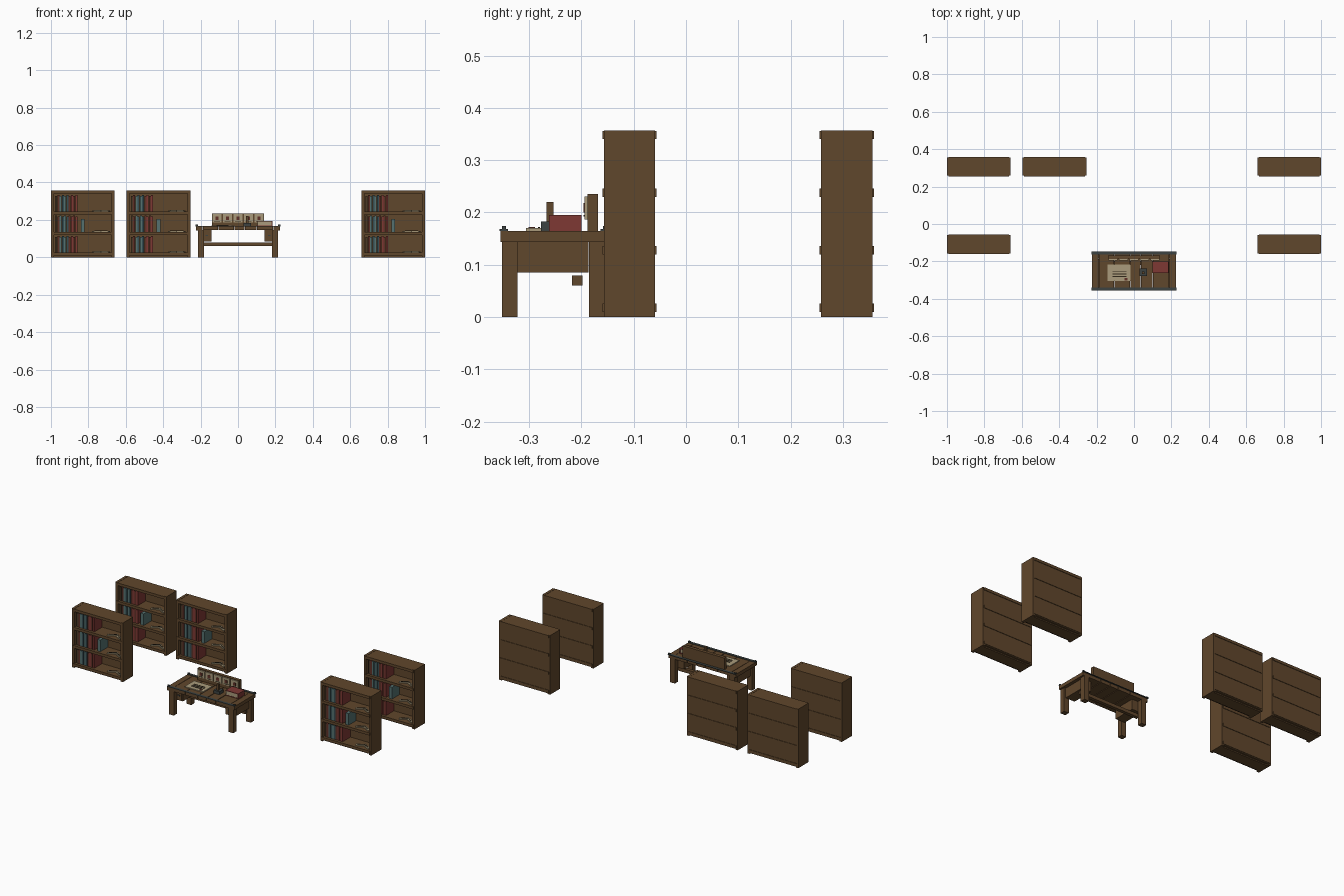
import bpy
from math import radians

if "Cube" in bpy.data.objects:
    bpy.data.objects.remove(bpy.data.objects["Cube"])


def material(name, red, green, blue):
    mat = bpy.data.materials.new(name)
    mat.use_nodes = True
    colour = (red, green, blue, 1)
    mat.diffuse_color = colour
    mat.node_tree.nodes["Principled BSDF"].inputs["Base Color"].default_value = colour
    return mat


WOOD = material("oak wood", 0.118, 0.063, 0.025)
DARK = material("dark wood", 0.07, 0.04, 0.02)
IRON = material("dark iron", 0.045, 0.055, 0.053)
PAPER = material("parchment", 0.4, 0.33, 0.2)
TEAL = material("teal cloth", 0.09, 0.165, 0.16)
NAVY = material("deep blue cloth", 0.035, 0.075, 0.085)
RED = material("red leather", 0.21, 0.04, 0.034)
MAROON = material("maroon leather", 0.115, 0.03, 0.02)
INK = material("brown ink", 0.03, 0.02, 0.01)


def box(name, x, y, z, mat, turn=0):
    """Box from (low, high) spans on each axis, turned about z."""
    spans = (x, y, z)
    bpy.ops.mesh.primitive_cube_add(size=1)
    part = bpy.context.object
    part.name = name
    for vertex in part.data.vertices:
        vertex.co = [c * (high - low) for c, (low, high) in zip(vertex.co, spans)]
    part.location = [(low + high) / 2 for low, high in spans]
    part.rotation_euler.z = radians(turn)
    part.data.materials.append(mat)


def mirrored(name, x, y, z, mat):
    """The same box on the left and the right."""
    low, high = x
    box("left_" + name, (low, high), y, z, mat)
    box("right_" + name, (-high, -low), y, z, mat)


def around(centre, half):
    return (centre - half, centre + half)


def rise(low, height):
    return (low, low + height)


# Bookcase proportions
CASE_HALF, CASE_HEIGHT, BOARD, ROW = 0.17, 0.357, 0.016, 0.11
BOOK_TINTS = (DARK, MAROON, TEAL, NAVY, TEAL, NAVY, MAROON, RED, MAROON, RED)
BOOK_WIDTH = 0.012


def bookcase(centre_x, centre_y):
    inner = CASE_HALF - BOARD
    depth = around(centre_y, 0.049)
    books_depth = around(centre_y, 0.036)

    # Carcass
    for side in (-1, 1):
        middle = centre_x + side * (inner + BOARD / 2)
        box("bookcase_side", around(middle, BOARD / 2), depth, (0, CASE_HEIGHT), WOOD)
    back = (centre_y + 0.038, centre_y + 0.049)
    box("bookcase_back", around(centre_x, inner), back, (0.005, 0.35), WOOD)
    box("bookcase_plinth", around(centre_x, inner), books_depth, (0, 0.01), WOOD)

    # Shelves stand slightly proud of the sides
    for level in range(4):
        shelf = rise(0.01 + level * ROW, BOARD)
        box("bookcase_shelf", around(centre_x, 0.162), around(centre_y, 0.052), shelf, WOOD)

    for row in range(3):
        floor = 0.01 + BOARD + row * ROW
        # Books at the left end of the shelf
        for index, tint in enumerate(BOOK_TINTS):
            left = centre_x - 0.148 + index * BOOK_WIDTH
            height = 0.088 if (index + row) % 2 else 0.082
            box("book", rise(left, BOOK_WIDTH * 0.92), books_depth, rise(floor, height), tint)
        if row == 1:
            box("short_book", around(centre_x, 0.01), books_depth, rise(floor, 0.07), TEAL)
        # Loose papers at the right end
        for offset, turn in ((0.08, 30), (0.115, -30)):
            x, y = centre_x + offset, centre_y - BOARD
            box("loose_paper", around(x, 0.03), around(y, 0.008), rise(floor, 0.005), PAPER, turn)
            box("paper_writing", around(x, 0.02), around(y, 0.002), rise(floor, 0.007), INK, turn)


BACK_ROW, FRONT_ROW, AISLE = 0.307, -0.108, 0.83
for side in (-AISLE, AISLE):
    for row_y in (BACK_ROW, FRONT_ROW):
        bookcase(side, row_y)
bookcase(-0.425, BACK_ROW)

# Desk top: end boards and planks with gaps
TOP, UNDER = 0.165, 0.146
FRONT, REAR = -0.355, -0.155
GAP = 0.002
seams = (-0.19, -0.105, -0.02, 0.036, 0.1, 0.19)
for left, right in zip(seams, seams[1:]):
    box("desk_plank", (left + GAP, right - GAP), (FRONT, REAR), (UNDER, TOP), WOOD)
mirrored("desk_end_board", (0.19, 0.225), (FRONT, REAR), (UNDER - GAP, TOP), WOOD)

# Drawer boxes with fronts and knobs
drawer_face = -0.322
mirrored("drawer_box", (0.143, 0.205), (drawer_face, -0.186), (0.085, UNDER), WOOD)
mirrored("drawer_front", (0.15, 0.18), rise(drawer_face, -0.003), (0.092, 0.139), WOOD)
mirrored("drawer_knob", (0.16, 0.174), rise(drawer_face, -0.007), (0.113, 0.12), IRON)

# Legs and foot rail
for leg_y in (-0.352, -0.185):
    mirrored("desk_leg", (0.183, 0.215), rise(leg_y, 0.03), (0, UNDER), WOOD)
box("foot_rail", around(0, 0.2), (-0.218, -0.198), (0.06, 0.08), WOOD)

# Flat iron edge strips with end studs
for strip_y in (FRONT + 0.007, REAR):
    box("edge_strip", around(0, 0.226), around(strip_y, 0.008), rise(TOP, 0.003), IRON)
    mirrored("end_stud", (0.214, 0.226), around(strip_y, 0.004), rise(TOP, 0.009), IRON)

# Card board at the back of the desk, with five marked cards
board_face, card_face, mark_face = -0.188, -0.194, -0.196
box("card_board", around(0, 0.14), rise(board_face, 0.02), rise(TOP, 0.07), WOOD)
for index in range(5):
    x = (index - 2) * 0.056
    box("card", around(x, 0.024), (card_face, board_face), (0.187, 0.231), PAPER)
    box("card_mark", around(x, 0.009), (mark_face, card_face), (0.2, 0.218), MAROON)
    box("card_caption", around(x, 0.015), (mark_face, card_face), (0.192, 0.195), INK)

# Written sheet
SHEET = TOP + 0.005
box("written_sheet", (-0.142, -0.02), (-0.306, -0.216), (TOP, SHEET), PAPER)
for line in range(3):
    line_y = -0.253 - line * 0.014
    box("writing_line", (-0.115, -0.04), around(line_y, GAP), rise(SHEET, GAP), INK)
box("sheet_seal", around(-0.043, 0.007), around(-0.295, 0.006), rise(SHEET, GAP), MAROON)

# Closed red book with pale pages
book_x, book_y, cover = (0.1, 0.185), (-0.262, -0.2), 0.004
box("book_pages", (0.103, 0.18), (-0.261, -0.204), (TOP + cover, 0.191), PAPER)
for cover_z in (TOP, 0.191):
    box("book_cover", book_x, book_y, rise(cover_z, cover), RED)
box("book_spine", rise(0.185, -0.005), book_y, (TOP, 0.195), RED)

# Inkwell and pen
box("inkwell", around(0.05, 0.02), around(-0.257, 0.02), rise(TOP, 0.018), IRON)
box("pen", around(0.05, 0.006), around(-0.26, 0.007), (0.18, 0.22), WOOD)
